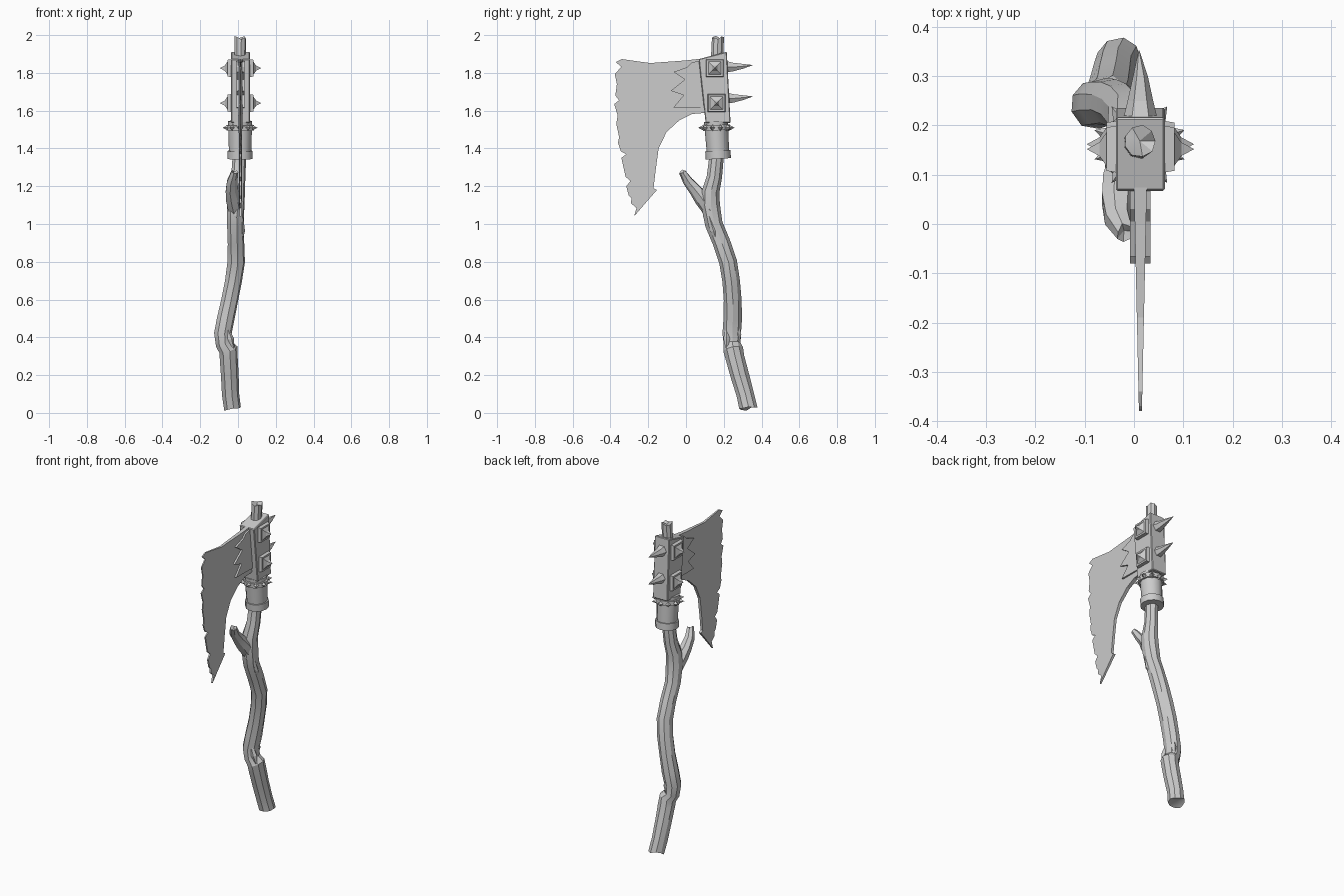
import bpy, bmesh, math, random
from mathutils import Vector, Matrix

if "Cube" in bpy.data.objects:
    bpy.data.objects.remove(bpy.data.objects["Cube"])

random.seed(4)
CX = 0.013  # centre plane of the axe head


def finish(name, bm, smooth=None):
    bmesh.ops.recalc_face_normals(bm, faces=bm.faces)
    me = bpy.data.meshes.new(name)
    bm.to_mesh(me)
    bm.free()
    ob = bpy.data.objects.new(name, me)
    bpy.context.collection.objects.link(ob)
    if smooth:
        bpy.ops.object.select_all(action='DESELECT')
        ob.select_set(True)
        bpy.context.view_layer.objects.active = ob
        bpy.ops.object.shade_smooth_by_angle(angle=math.radians(smooth))
    return ob


def loft(name, path, sides=8, noise=0.0, jag=0.0, smooth=None):
    """Tube through (x, y, z, radius) points, with broken ends when jag > 0."""
    bm = bmesh.new()
    cs = [Vector(p[:3]) for p in path]
    lumps = [1 + random.uniform(-noise, noise) for _ in range(sides)]
    rings, last = [], len(cs) - 1
    for i, c in enumerate(cs):
        t = (cs[min(i + 1, last)] - cs[max(i - 1, 0)]).normalized()
        u = (Vector((1, 0, 0)) - t * t.x).normalized()
        v = t.cross(u)
        ring = []
        for k in range(sides):
            a = 2 * math.pi * k / sides
            r = path[i][3] * (lumps[k] + random.uniform(-noise, noise) / 2)
            p = c + (u * math.cos(a) + v * math.sin(a)) * r
            if i in (0, last):
                p += t * random.uniform(-jag, jag)
            ring.append(bm.verts.new(p))
        rings.append(ring)
    for a, b in zip(rings, rings[1:]):
        for k in range(sides):
            j = (k + 1) % sides
            bm.faces.new((a[k], a[j], b[j], b[k]))
    for ring, c, inward in ((rings[0], cs[0], cs[1] - cs[0]), (rings[-1], cs[-1], cs[-2] - cs[-1])):
        m = bm.verts.new(c + inward.normalized() * jag)
        for k in range(sides):
            bm.faces.new((ring[k], ring[(k + 1) % sides], m))
    return finish(name, bm, smooth)


def slab(name, outline, half, bevel=0.0):
    """Extrude a (y, z) outline across x; half(y) is the half thickness."""
    bm = bmesh.new()
    a, b = ([bm.verts.new((CX + s * half(y), y, z)) for y, z in outline] for s in (-1, 1))
    bm.faces.new(a)
    bm.faces.new(b[::-1])
    for i in range(len(a)):
        j = (i + 1) % len(a)
        bm.faces.new((a[i], b[i], b[j], a[j]))
    bmesh.ops.recalc_face_normals(bm, faces=bm.faces)
    if bevel:
        bmesh.ops.bevel(bm, geom=bm.edges[:], offset=bevel, segments=1, affect='EDGES')
    return finish(name, bm)


def frustum(bm, base, direction, r1, r2, length, sides, turn=0.0):
    d = Vector(direction).normalized()
    m = (Matrix.Translation(Vector(base) + d * length / 2)
         @ d.to_track_quat('Z', 'Y').to_matrix().to_4x4() @ Matrix.Rotation(turn, 4, 'Z'))
    bmesh.ops.create_cone(bm, cap_ends=True, segments=sides, radius1=r1, radius2=r2,
                          depth=length, matrix=m)


# Crooked wooden handle
loft("handle", [
    (-.03, .333, .025, .048), (-.04, .315, .10, .047), (-.045, .285, .20, .049),
    (-.05, .262, .29, .051), (-.052, .252, .335, .053), (-.075, .246, .365, .046),
    (-.08, .245, .42, .049), (-.065, .248, .50, .049), (-.045, .248, .60, .048),
    (-.025, .240, .70, .048), (-.010, .225, .80, .048), (-.012, .190, .90, .047),
    (-.015, .150, 1.0, .047), (-.012, .132, 1.10, .049), (-.008, .132, 1.17, .047),
    (0, .152, 1.25, .040), (.006, .163, 1.36, .038), (.010, .166, 1.88, .032),
    (.012, .169, 1.988, .032)], sides=9, noise=.07, jag=.012, smooth=28)

# Broken side branch
loft("branch_stub", [
    (-.01, .135, 1.06, .040), (-.025, .085, 1.135, .042), (-.034, .050, 1.18, .034),
    (-.032, .012, 1.225, .028), (-.018, -.018, 1.275, .019)],
    sides=7, noise=.08, jag=.010, smooth=28)

# Raised bark splinters lying along the handle
for i, (a, b, r) in enumerate([
        ((-.06, .280, .36), (-.055, .268, .52), .018),
        ((-.02, .215, .33), (-.075, .215, .50), .018),
        ((-.01, .105, 1.00), (-.012, .100, 1.13), .015),
        ((.02, .165, .90), (.02, .110, 1.08), .017)]):
    p, q = Vector(a), Vector(b)
    loft(f"bark_splinter_{i}", [(*p, .002), (*p.lerp(q, .35), r), (*q, .002)], sides=5)

# Jagged blade, tapering to its edge
slab("blade", [
    (.10, 1.878), (.0, 1.866), (-.19, 1.852), (-.34, 1.873), (-.372, 1.857), (-.342, 1.832),
    (-.377, 1.794), (-.366, 1.74), (-.374, 1.68), (-.354, 1.655), (-.38, 1.635),
    (-.362, 1.575), (-.369, 1.53), (-.354, 1.46), (-.36, 1.43), (-.345, 1.385),
    (-.316, 1.37), (-.342, 1.35), (-.32, 1.25), (-.294, 1.228), (-.316, 1.20),
    (-.303, 1.15), (-.288, 1.135), (-.292, 1.11), (-.262, 1.085), (-.275, 1.04),
    (-.215, 1.11), (-.154, 1.18), (-.172, 1.19), (-.16, 1.29), (-.145, 1.40),
    (-.103, 1.487), (-.034, 1.55), (.03, 1.582), (.12, 1.59)],
    lambda y: .003 + .011 * (y + .38) / .5)

# Toothed cheek plates clamping the blade
slab("cheek_plate", [
    (.10, 1.872), (.03, 1.855), (.005, 1.83), (-.066, 1.805), (-.005, 1.765), (-.08, 1.705),
    (-.012, 1.682), (-.066, 1.618), (.12, 1.615)], lambda y: .021)

# Head block and the cylindrical socket under it
slab("head_block", [(.067, 1.873), (.216, 1.912), (.236, 1.535), (.104, 1.535)],
     lambda y: .050, bevel=.004)

tilt = Vector((0, -.06, 1)).normalized()
foot = Vector((CX - .002, .171, 1.345))
bm = bmesh.new()
frustum(bm, foot, tilt, .058, .064, .20, 12)
finish("socket", bm, 35)
bm = bmesh.new()
frustum(bm, foot, tilt, .067, .067, .042, 12)
finish("lower_collar", bm, 35)

# Spiked upper collar
bm = bmesh.new()
mid = foot + tilt * .165
frustum(bm, mid - tilt * .014, tilt, .073, .073, .028, 12)
for k in range(10):
    a = 2 * math.pi * (k + .5) / 10
    d = Vector((math.cos(a), math.sin(a), 0))
    frustum(bm, mid + d * .064, d, .018, 0, .032, 4)
finish("spiked_collar", bm)

# Square studs on both cheeks and long spikes on the back
for n, (z, y) in enumerate([(1.825, .152), (1.64, .162)]):
    for side, s in (("right", 1), ("left", -1)):
        bm = bmesh.new()
        q, d = math.pi / 4, (s, 0, 0)
        w = math.sqrt(2)
        frustum(bm, (CX + s * .045, y, z), d, .048 * w, .044 * w, .024, 4, q)
        frustum(bm, (CX + s * .069, y, z), d, .034 * w, .014 * w, .014, 4, q)
        frustum(bm, (CX + s * .083, y, z), d, .014 * w, 0, .026, 4, q)
        finish(f"stud_{side}_{n}", bm)
    zb = z + .008 if n == 0 else z + .027
    loft(f"back_spike_{n}", [(CX, .20, zb, .038), (CX, .25, zb - .002, .026),
                             (CX, .30, zb + .002, .015), (CX - .003, .352, zb + .008, .001)], sides=6)
